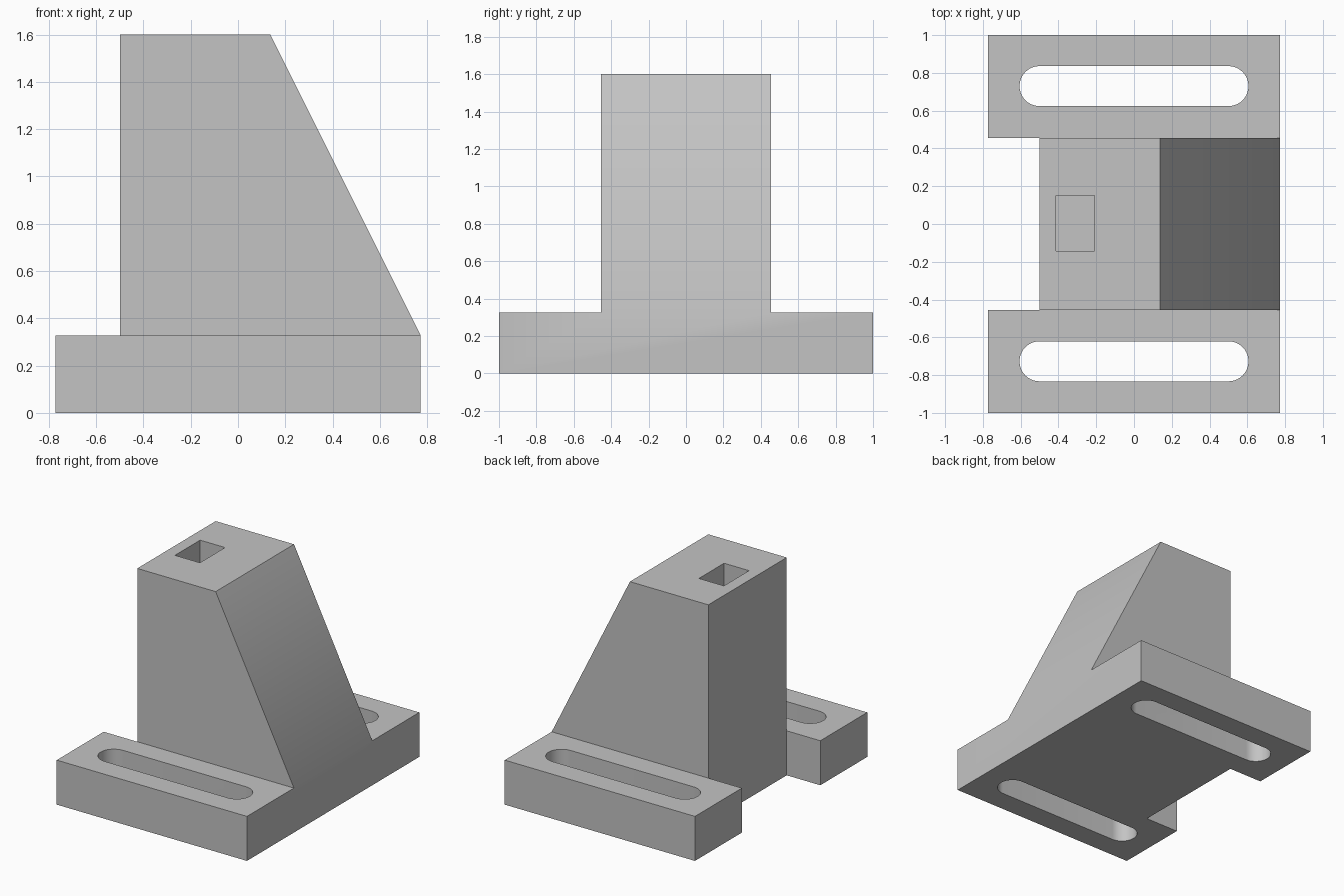
import bpy, bmesh, math
from mathutils import Vector

if "Cube" in bpy.data.objects:
    bpy.data.objects.remove(bpy.data.objects["Cube"])

BASE_H, TOP_H, PILLAR_Y = 0.327, 1.6, 0.455

grey = bpy.data.materials.new("light grey")
grey.diffuse_color = (0.55, 0.55, 0.55, 1)
grey.use_nodes = True
grey.node_tree.nodes["Principled BSDF"].inputs["Base Color"].default_value = grey.diffuse_color


def prism(name, points, direction):
    """Extrude a closed outline of 3D points along a direction."""
    bm = bmesh.new()
    face = bm.faces.new([bm.verts.new(p) for p in points])
    ext = bmesh.ops.extrude_face_region(bm, geom=[face])
    verts = [v for v in ext["geom"] if isinstance(v, bmesh.types.BMVert)]
    bmesh.ops.translate(bm, verts=verts, vec=Vector(direction))
    bmesh.ops.recalc_face_normals(bm, faces=bm.faces)
    mesh = bpy.data.meshes.new(name)
    bm.to_mesh(mesh)
    bm.free()
    mesh.materials.append(grey)
    obj = bpy.data.objects.new(name, mesh)
    bpy.context.collection.objects.link(obj)
    return obj


def combine(target, tool, operation):
    """Apply a boolean and remove the tool object."""
    bpy.context.view_layer.objects.active = target
    mod = target.modifiers.new(tool.name, 'BOOLEAN')
    mod.operation, mod.object, mod.solver = operation, tool, 'EXACT'
    bpy.ops.object.modifier_apply(modifier=mod.name)
    bpy.data.objects.remove(tool)


# Base plate with the notch on its left side
outline = [(-0.773, -1), (0.773, -1), (0.773, 1), (-0.773, 1),
           (-0.773, PILLAR_Y), (-0.5, PILLAR_Y), (-0.5, -PILLAR_Y), (-0.773, -PILLAR_Y)]
bracket = prism("mounting_bracket", [(x, y, 0) for x, y in outline], (0, 0, BASE_H))

# Sloped pillar
side = [(-0.5, BASE_H), (0.773, BASE_H), (0.137, TOP_H), (-0.5, TOP_H)]
pillar = prism("pillar", [(x, -PILLAR_Y, z) for x, z in side], (0, 2 * PILLAR_Y, 0))
combine(bracket, pillar, 'UNION')

# Rounded slots through both feet
SEG, R = 20, 0.106
for cy in (-0.727, 0.73):
    slot = []
    for cx, start in ((0.5, -math.pi / 2), (-0.5, math.pi / 2)):
        for i in range(SEG + 1):
            a = start + math.pi * i / SEG
            slot.append((cx + R * math.cos(a), cy + R * math.sin(a), -0.1))
    combine(bracket, prism("slot_cutter", slot, (0, 0, BASE_H + 0.2)), 'DIFFERENCE')

# Rectangular pocket in the pillar top
pocket = [(-0.413, -0.142), (-0.21, -0.142), (-0.21, 0.15), (-0.413, 0.15)]
combine(bracket, prism("pocket_cutter", [(x, y, 1.0) for x, y in pocket], (0, 0, 0.7)),
        'DIFFERENCE')

# Merge coplanar faces and smooth the slot ends
bm = bmesh.new()
bm.from_mesh(bracket.data)
bmesh.ops.remove_doubles(bm, verts=bm.verts, dist=0.0005)
bmesh.ops.dissolve_limit(bm, angle_limit=math.radians(1), verts=bm.verts, edges=bm.edges)
bm.to_mesh(bracket.data)
bm.free()
bpy.ops.object.select_all(action='DESELECT')
bracket.select_set(True)
bpy.context.view_layer.objects.active = bracket
bpy.ops.object.shade_smooth_by_angle(angle=math.radians(30))
